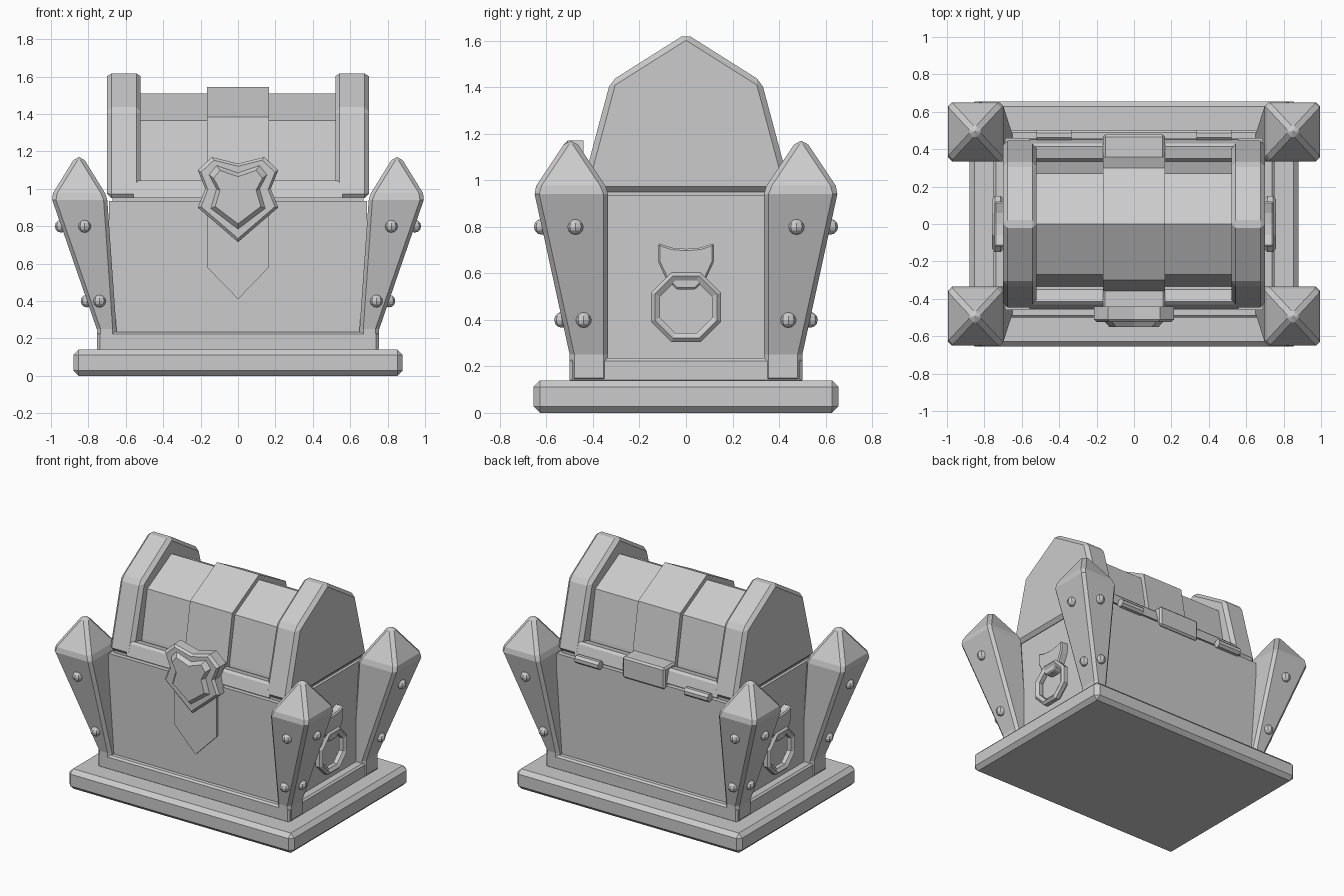
import bpy, bmesh, math
from mathutils import Vector

cube = bpy.data.objects.get("Cube")
if cube:
    bpy.data.objects.remove(cube)

mat = bpy.data.materials.new("plain_grey")
mat.use_nodes = True
GREY = (0.6, 0.6, 0.6, 1)
mat.diffuse_color = GREY
mat.node_tree.nodes["Principled BSDF"].inputs["Base Color"].default_value = GREY


def finish(name, bm, bevel=0):
    """Turn a bmesh into a flat shaded object with an optional chamfer."""
    bmesh.ops.recalc_face_normals(bm, faces=bm.faces[:])
    mesh = bpy.data.meshes.new(name)
    bm.to_mesh(mesh)
    bm.free()
    mesh.materials.append(mat)
    obj = bpy.data.objects.new(name, mesh)
    bpy.context.collection.objects.link(obj)
    if bevel:
        mod = obj.modifiers.new("chamfer", "BEVEL")
        mod.width = bevel
        mod.segments = 1
        mod.limit_method = "ANGLE"
        mod.angle_limit = math.radians(25)
    return obj


def loft(name, rings, bevel=0, closed=False):
    """Skin a list of point rings; cap the ends unless closed in a loop."""
    bm = bmesh.new()
    rows = [[bm.verts.new(p) for p in ring] for ring in rings]
    n = len(rows[0])
    pairs = list(zip(rows, rows[1:]))
    if closed:
        pairs.append((rows[-1], rows[0]))
    else:
        bm.faces.new(rows[0])
        bm.faces.new(rows[-1])
    for a, b in pairs:
        for i in range(n):
            j = (i + 1) % n
            bm.faces.new((a[i], a[j], b[j], b[i]))
    return finish(name, bm, bevel)


def rect(x0, x1, y0, y1, z):
    return [(x0, y0, z), (x1, y0, z), (x1, y1, z), (x0, y1, z)]


def box(name, x0, x1, y0, y1, z0, z1, bevel=0):
    return loft(name, [rect(x0, x1, y0, y1, z) for z in (z0, z1)], bevel)


def mirrored(half):
    """Complete a half outline; points on the centre line are kept once."""
    return half + [(-u, v) for u, v in reversed(half) if abs(u) > 1e-6]


def along_x(name, profile, x0, x1, bevel=0):
    return loft(name, [[(x, u, v) for u, v in profile] for x in (x0, x1)], bevel)


def shield_plate(name, outline, centre, steps):
    """Stack scaled copies of an outline towards the front: (y, scale)."""
    return loft(name, [[(u * k, y, centre + (v - centre) * k) for u, v in outline]
                       for y, k in steps])


# Base and body
box("base_slab", -0.88, 0.88, -0.655, 0.655, 0, 0.14, 0.028)
box("plinth", -0.75, 0.75, -0.5, 0.5, 0.13, 0.235, 0.012)
box("chest_body", -0.69, 0.69, -0.46, 0.46, 0.2, 0.935)
box("lid_gap", -0.67, 0.67, -0.43, 0.43, 0.93, 0.96)

# Flared corner posts with pyramid caps and rivets
def post_outer(z):
    t = (z - 0.25) / 0.71
    return 0.755 + 0.245 * t, 0.5 + 0.155 * t


for sx in (-1, 1):
    for sy in (-1, 1):
        side = ("left" if sx > 0 else "right") + ("_back" if sy > 0 else "_front")
        rings = [rect(0.65, 0.755, 0.335, 0.5, 0.13),
                 rect(0.65, 0.755, 0.335, 0.5, 0.25),
                 rect(0.70, 1.0, 0.335, 0.655, 0.96),
                 rect(0.83, 0.87, 0.475, 0.515, 1.17)]
        rings = [[(x * sx, y * sy, z) for x, y, z in r] for r in rings]
        loft("post_" + side, rings, 0.02)
        for z, fx, fy in ((0.8, 0.82, 0.475), (0.4, 0.74, 0.44)):
            ox, oy = post_outer(z)
            for x, y in ((fx, oy), (ox, fy)):
                bm = bmesh.new()
                bmesh.ops.create_uvsphere(bm, u_segments=8, v_segments=6, radius=0.034)
                bmesh.ops.translate(bm, verts=bm.verts[:], vec=Vector((x * sx, y * sy, z)))
                finish("rivet_" + side, bm)

# Lid: barrel, end caps, rails and centre band
barrel = mirrored([(0.34, 0.95), (0.33, 1.04), (0.27, 1.365), (0, 1.51)])
band = mirrored([(0.375, 0.95), (0.36, 1.05), (0.30, 1.385), (0, 1.545)])
end_cap = mirrored([(0.452, 0.95), (0.325, 1.425), (0, 1.63)])
along_x("lid_barrel", barrel, -0.6, 0.6)
along_x("lid_band", band, -0.165, 0.165)
for s in (-1, 1):
    along_x("lid_end_cap", end_cap, s * 0.52, s * 0.7, 0.024)
    rail = [(s * 0.452, 0.95), (s * 0.43, 1.03), (s * 0.415, 1.045),
            (s * 0.35, 1.03), (s * 0.3, 0.95)]
    along_x("lid_rail", rail, -0.56, 0.56)
box("band_front_clasp", -0.165, 0.165, -0.468, -0.33, 0.95, 1.06, 0.01)
box("band_back_clasp", -0.165, 0.165, 0.33, 0.478, 0.91, 1.06, 0.012)

# Back hinges
for s in (-1, 1):
    ring = [(0.475 + 0.03 * math.cos(a), 0.95 + 0.03 * math.sin(a))
            for a in (math.pi * (i + 0.5) / 4 for i in range(8))]
    along_x("hinge", ring, s * 0.335, s * 0.52)

# Front tongue and shield emblem
tongue = mirrored([(0.165, 0.93), (0.165, 0.58), (0, 0.41)])
shield_plate("tongue", tongue, 0.7, [(-0.45, 1), (-0.475, 1)])
shield = mirrored([(0, 0.715), (0.215, 0.9), (0.175, 1.0), (0.215, 1.1),
                   (0.14, 1.17), (0, 1.135)])
shield_plate("emblem_plate", shield, 0.96, [(-0.44, 1), (-0.51, 1), (-0.525, 0.92)])
inner = mirrored([(0, 0.785), (0.145, 0.895), (0.115, 1.0), (0.155, 1.075),
                  (0.115, 1.125), (0, 1.085)])
shield_plate("emblem_shield", inner, 0.96, [(-0.51, 1), (-0.525, 1), (-0.552, 0.84)])

# Side handles: mounting plate and octagonal ring
plate = mirrored([(0, 0.705), (0.06, 0.71), (0.12, 0.73), (0.12, 0.65),
                  (0.085, 0.575), (0.04, 0.53)])
for s in (-1, 1):
    along_x("handle_plate", plate, s * 0.68, s * 0.745, 0.008)
    rings = []
    for i in range(8):
        a = math.pi * (i + 0.5) / 4
        rings.append([(s * (0.728 + dx), r * math.cos(a), 0.455 + r * math.sin(a))
                      for r, dx in ((0.163, -0.015), (0.163, 0.015), (0.145, 0.03),
                                    (0.12, 0.015), (0.12, -0.015), (0.145, -0.03))])
    loft("handle_ring", rings, closed=True)
